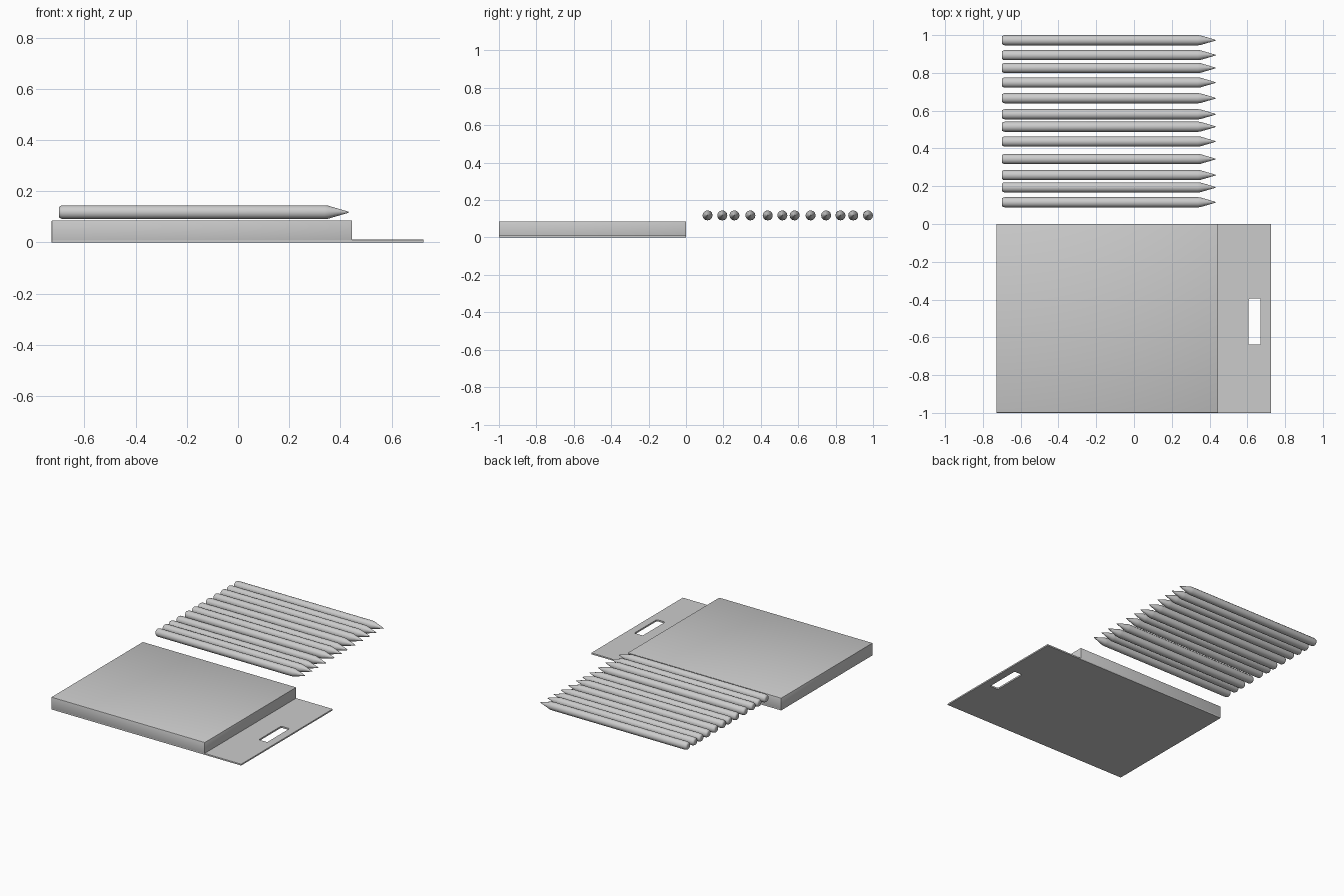
import bpy, bmesh
from math import pi, cos, sin

if "Cube" in bpy.data.objects:
    bpy.data.objects.remove(bpy.data.objects["Cube"])


def make(name, bm):
    bmesh.ops.recalc_face_normals(bm, faces=bm.faces)
    me = bpy.data.meshes.new(name)
    bm.to_mesh(me)
    bm.free()
    ob = bpy.data.objects.new(name, me)
    bpy.context.collection.objects.link(ob)
    return ob


def smooth(ob, angle):
    bpy.ops.object.select_all(action='DESELECT')
    ob.select_set(True)
    bpy.context.view_layer.objects.active = ob
    bpy.ops.object.shade_smooth_by_angle(angle=angle)


def box(name, x0, x1, y0, y1, z0, z1, bevel=0):
    bm = bmesh.new()
    bmesh.ops.create_cube(bm, size=1)
    for v in bm.verts:
        v.co = ((x0 + x1) / 2 + v.co.x * (x1 - x0),
                (y0 + y1) / 2 + v.co.y * (y1 - y0),
                (z0 + z1) / 2 + v.co.z * (z1 - z0))
    if bevel:
        bmesh.ops.bevel(bm, geom=bm.edges[:], offset=bevel, segments=2,
                        profile=0.5, affect='EDGES')
    return make(name, bm)


# Backing card with a hand slot
card = box("backing_card", -0.728, 0.725, -1.0, 0.0, 0.0, 0.011, 0.002)
cutter = box("slot_cutter", 0.607, 0.671, -0.639, -0.395, -0.1, 0.1)
cutter.hide_render = True
cutter.hide_viewport = True
bev = cutter.modifiers.new("rounded_corners", 'BEVEL')
bev.width = 0.006
bev.segments = 2
cut = card.modifiers.new("slot", 'BOOLEAN')
cut.operation = 'DIFFERENCE'
cut.object = cutter

# Flat carton body on the card
carton = box("carton_body", -0.728, 0.446, -1.0, 0.0, 0.002, 0.086, 0.003)
smooth(carton, pi / 6)

# Pencil: (x, radius) profile swept round the x axis
profile = [(-0.700, 0.017), (-0.698, 0.021), (-0.692, 0.025), (-0.684, 0.027),
           (0.338, 0.027), (0.352, 0.0255), (0.425, 0.004), (0.433, 0.001)]
SIDES = 12


def pencil_mesh():
    bm = bmesh.new()
    rings = [[bm.verts.new((x, r * cos(2 * pi * i / SIDES), r * sin(2 * pi * i / SIDES)))
              for i in range(SIDES)] for x, r in profile]
    for a, b in zip(rings, rings[1:]):
        for i in range(SIDES):
            j = (i + 1) % SIDES
            bm.faces.new((a[i], a[j], b[j], b[i]))
    bm.faces.new(rings[0])
    bm.faces.new(rings[-1])
    return bm


# Row of loose pencils behind the carton
rows = [0.115, 0.194, 0.259, 0.344, 0.437, 0.515,
        0.581, 0.666, 0.749, 0.826, 0.894, 0.973]
first = make("pencil_1", pencil_mesh())
smooth(first, pi / 5)
for n, y in enumerate(rows):
    ob = first
    if n:
        ob = first.copy()
        ob.name = f"pencil_{n + 1}"
        bpy.context.collection.objects.link(ob)
    ob.location = (0, y, 0.118)
